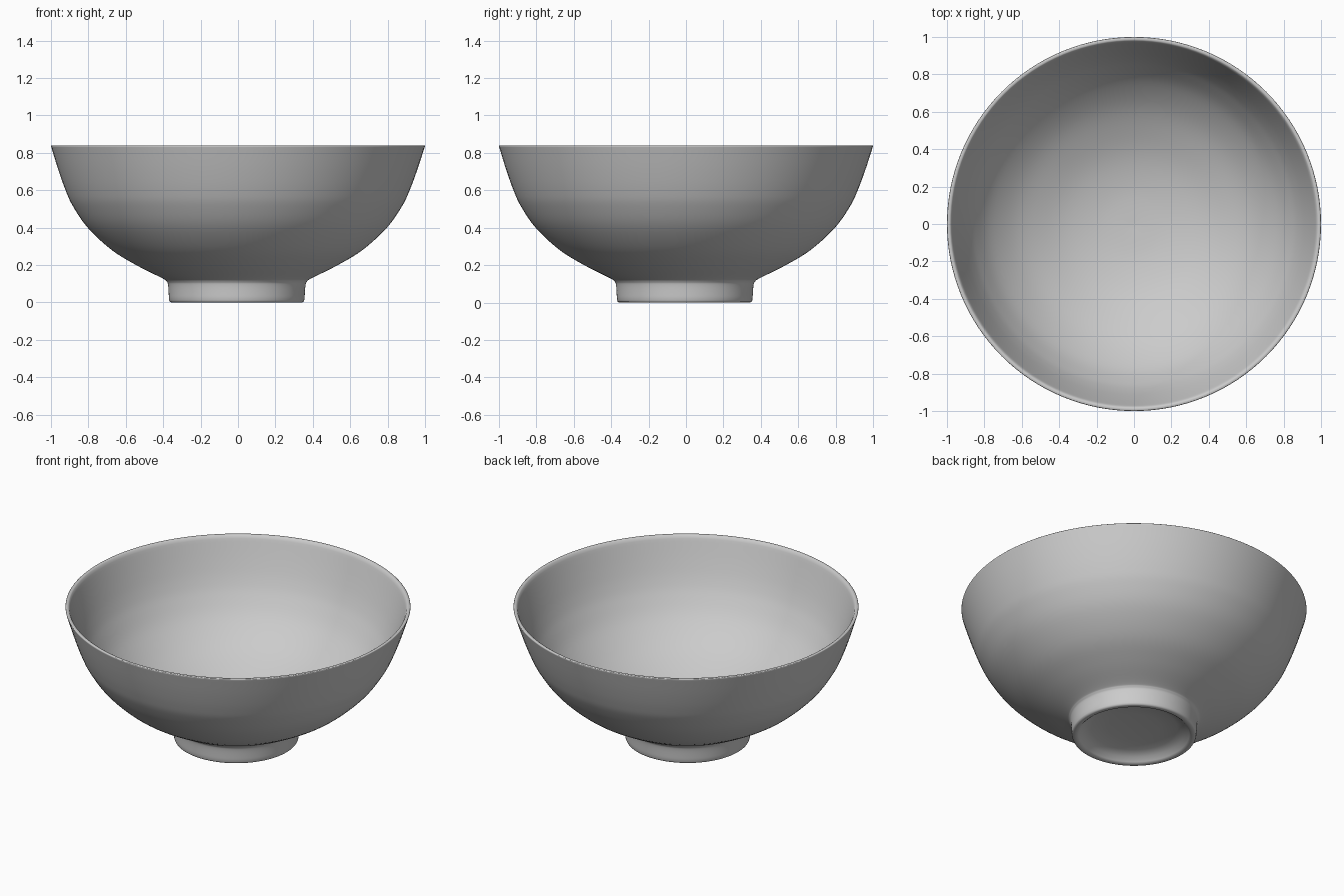
import bpy, bmesh, math
from mathutils.geometry import interpolate_bezier

if "Cube" in bpy.data.objects:
    bpy.data.objects.remove(bpy.data.objects["Cube"])

SEG = 128
RIM_Z = 0.84

mat = bpy.data.materials.new("light grey ceramic")
mat.diffuse_color = (0.6, 0.6, 0.6, 1)
mat.use_nodes = True
mat.node_tree.nodes["Principled BSDF"].inputs["Base Color"].default_value = mat.diffuse_color


def smooth(points, n=5):
    """Catmull-Rom curve through (radius, height) points."""
    pts = [(p[0], p[1], 0) for p in points]
    out = []
    for i in range(len(pts) - 1):
        a, b = pts[i], pts[i + 1]
        p = pts[max(i - 1, 0)]
        q = pts[min(i + 2, len(pts) - 1)]
        h1 = [a[k] + (b[k] - p[k]) / 6 for k in range(3)]
        h2 = [b[k] - (q[k] - a[k]) / 6 for k in range(3)]
        seg = interpolate_bezier(a, h1, h2, b, n + 1)
        out += [(v[0], v[1]) for v in (seg if i == 0 else seg[1:])]
    return out


# Recessed underside and foot ring
foot = [(0, 0.06), (0.15, 0.057), (0.25, 0.048), (0.30, 0.03), (0.32, 0.008),
        (0.33, 0.0), (0.35, 0.0), (0.358, 0.004), (0.361, 0.012)]
# Outer wall from foot to rim
outer = smooth([(0.363, 0.03), (0.367, 0.09), (0.375, 0.112), (0.40, 0.13),
                (0.53, 0.195), (0.67, 0.28), (0.80, 0.40), (0.88, 0.515),
                (0.92, 0.60), (0.96, 0.71), (0.998, 0.83)])
# Narrow lip, then inner wall down to the centre
lip = [(1.0, 0.837), (0.997, RIM_Z), (0.985, RIM_Z), (0.979, 0.836)]
inner = smooth([(0.972, 0.82), (0.93, 0.70), (0.89, 0.60), (0.845, 0.515),
                (0.765, 0.405), (0.64, 0.295), (0.50, 0.215), (0.35, 0.155),
                (0.18, 0.12), (0, 0.11)])

# Spin the profile into the bowl
bm = bmesh.new()
rings = []
for r, z in foot + outer + lip + inner:
    shift = -0.007 * (1 - z / RIM_Z)  # the foot sits slightly off centre
    n = SEG if r > 1e-5 else 1
    rings.append([bm.verts.new((shift + r * math.cos(2 * math.pi * i / SEG),
                                shift + r * math.sin(2 * math.pi * i / SEG), z))
                  for i in range(n)])
for a, b in zip(rings, rings[1:]):
    for i in range(SEG):
        j = (i + 1) % SEG
        if len(a) == 1:
            bm.faces.new((a[0], b[j], b[i]))
        elif len(b) == 1:
            bm.faces.new((a[i], a[j], b[0]))
        else:
            bm.faces.new((a[i], a[j], b[j], b[i]))
bmesh.ops.recalc_face_normals(bm, faces=bm.faces)
for f in bm.faces:
    f.smooth = True
mesh = bpy.data.meshes.new("bowl")
bm.to_mesh(mesh)
bm.free()
mesh.materials.append(mat)
bowl = bpy.data.objects.new("bowl", mesh)
bpy.context.collection.objects.link(bowl)
